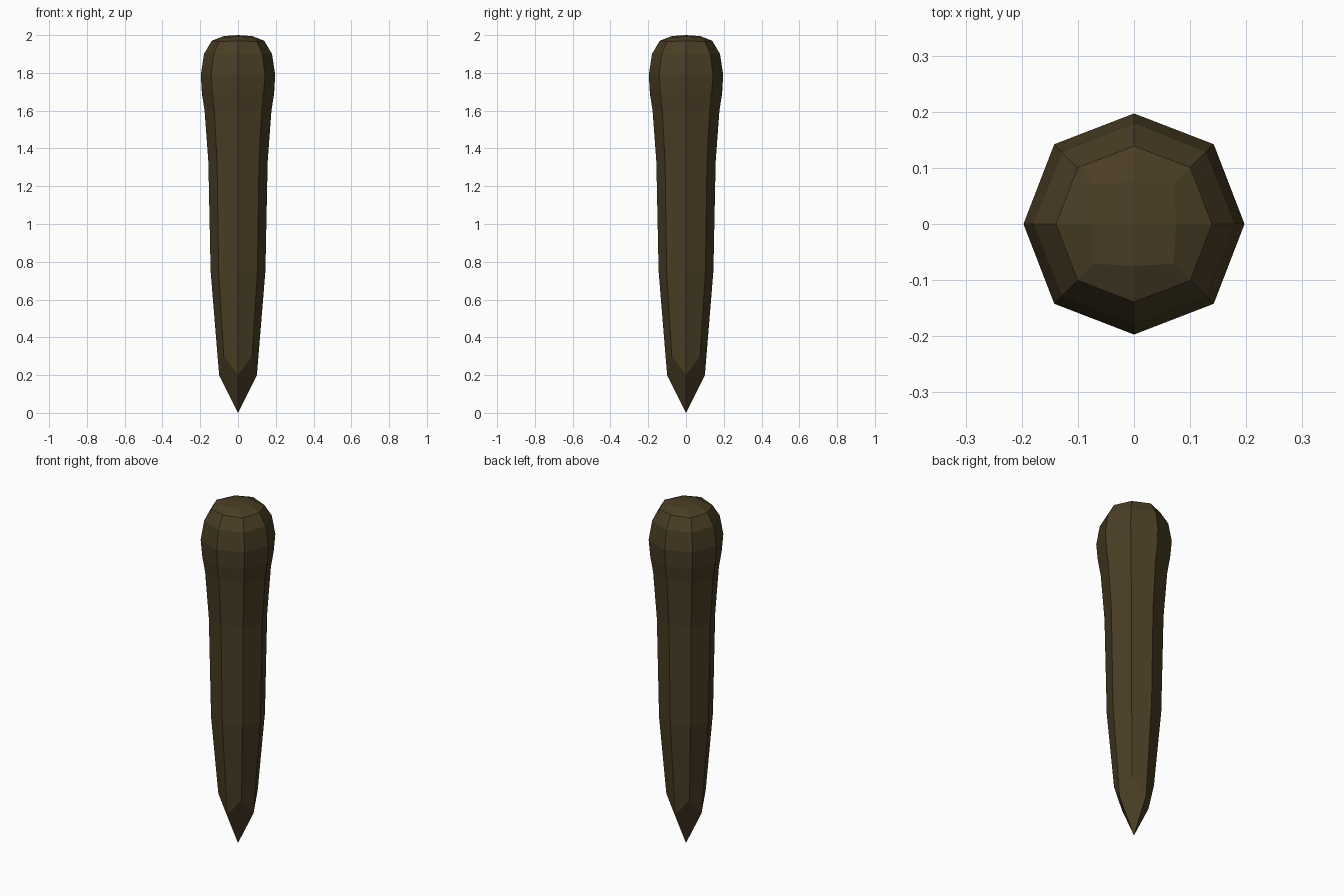
import bpy, bmesh, math

if "Cube" in bpy.data.objects:
    bpy.data.objects.remove(bpy.data.objects["Cube"])

# One flat colour
wood = bpy.data.materials.new("dark olive brown")
wood.diffuse_color = (0.068, 0.047, 0.018, 1)
wood.use_nodes = True
wood.node_tree.nodes["Principled BSDF"].inputs["Base Color"].default_value = wood.diffuse_color

# Profile: (axis radius, axis z, diagonal radius, diagonal z), tip end to rounded head
profile = [
    (0.100, 0.20, 0.106, 0.30),
    (0.145, 0.75, 0.145, 0.75),
    (0.157, 1.33, 0.157, 1.33),
    (0.177, 1.60, 0.177, 1.60),
    (0.191, 1.69, 0.192, 1.69),
    (0.197, 1.79, 0.201, 1.79),
    (0.180, 1.90, 0.182, 1.90),
    (0.139, 1.97, 0.142, 1.965),
    (0.075, 1.995, 0.100, 1.987),
]

bm = bmesh.new()


def ring(axis_r, axis_z, diag_r, diag_z):
    verts = []
    for i in range(8):
        r, z = (diag_r, diag_z) if i % 2 else (axis_r, axis_z)
        a = math.pi / 4 * i
        verts.append(bm.verts.new((r * math.cos(a), r * math.sin(a), z)))
    return verts


# Eight-sided shaft and head
rings = [ring(*p) for p in profile]
for low, high in zip(rings, rings[1:]):
    for i in range(8):
        j = (i + 1) % 8
        bm.faces.new((low[i], low[j], high[j], high[i]))

# Four-sided sharpened point and four-quad crown
tip = bm.verts.new((0, 0, 0))
crown = bm.verts.new((0, 0, 2))
for i in range(0, 8, 2):
    j = (i + 2) % 8
    bm.faces.new((tip, rings[0][j], rings[0][i + 1], rings[0][i]))
    bm.faces.new((crown, rings[-1][i], rings[-1][i + 1], rings[-1][j]))

bmesh.ops.recalc_face_normals(bm, faces=bm.faces)
mesh = bpy.data.meshes.new("stake")
bm.to_mesh(mesh)
bm.free()
mesh.materials.append(wood)
bpy.context.collection.objects.link(bpy.data.objects.new("pointed_stake", mesh))
